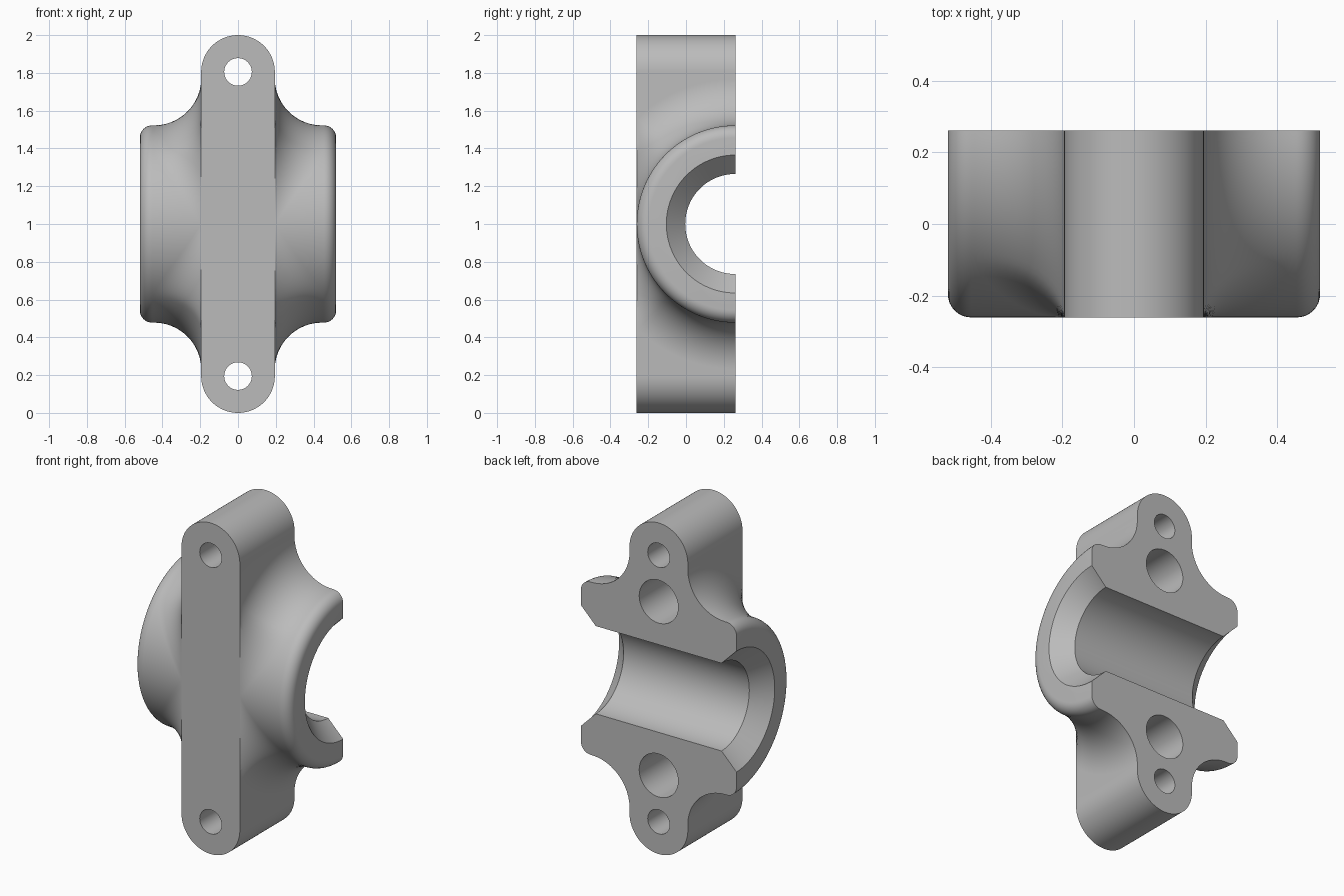
import bpy, bmesh
from math import sin, cos, acos, pi, radians
from mathutils import Matrix

cube = bpy.data.objects.get("Cube")
if cube:
    bpy.data.objects.remove(cube)

HALF_DEPTH = 0.261          # split plane and shaft axis lie at y = +HALF_DEPTH
BODY_R = 0.522
BODY_HALF = 0.52
BAR_HALF = 0.195
FLARE_R = 0.25
EDGE_R = 0.065
BORE_R = 0.265
CHAMFER = 0.1
SEGMENTS = 160

metal = bpy.data.materials.new("plain grey")
metal.use_nodes = True
grey = (0.5, 0.5, 0.5, 1)
metal.diffuse_color = grey
metal.node_tree.nodes["Principled BSDF"].inputs["Base Color"].default_value = grey


def make_object(name, bm):
    bmesh.ops.recalc_face_normals(bm, faces=bm.faces)
    mesh = bpy.data.meshes.new(name)
    bm.to_mesh(mesh)
    bm.free()
    obj = bpy.data.objects.new(name, mesh)
    bpy.context.collection.objects.link(obj)
    mesh.materials.append(metal)
    return obj


def lathe_x(name, profile):
    """Solid around the shaft axis; profile(angle) gives (x, radius) pairs, angle 0 = front."""
    bm = bmesh.new()
    columns = []
    for i in range(SEGMENTS):
        a = 2 * pi * i / SEGMENTS
        columns.append([bm.verts.new((x, HALF_DEPTH - r * cos(a), 1 + r * sin(a)))
                        for x, r in profile(a)])
    for i, col in enumerate(columns):
        nxt = columns[(i + 1) % SEGMENTS]
        for j in range(len(col) - 1):
            bm.faces.new((col[j], col[j + 1], nxt[j + 1], nxt[j]))
    for end in (0, -1):
        bm.faces.new([col[end] for col in columns])
    return make_object(name, bm)


def cylinder_y(name, radius, z, y0, y1):
    bm = bmesh.new()
    place = Matrix.Translation((0, (y0 + y1) / 2, z)) @ Matrix.Rotation(pi / 2, 4, 'X')
    bmesh.ops.create_cone(bm, cap_ends=True, segments=64, radius1=radius,
                          radius2=radius, depth=y1 - y0, matrix=place)
    return make_object(name, bm)


def combine(target, other, operation):
    other.hide_render = True
    mod = target.modifiers.new(operation.lower(), 'BOOLEAN')
    mod.operation = operation
    mod.solver = 'EXACT'
    mod.object = other
    bpy.context.view_layer.objects.active = target
    bpy.ops.object.modifier_apply(modifier=mod.name)
    bpy.data.objects.remove(other)


def body_profile(angle):
    # Flare springs from the bar's side, or from its front edge where the side ends
    centre_r = BODY_R + FLARE_R
    reach = min(centre_r, BODY_R / cos(angle)) if cos(angle) > 0 else centre_r
    sweep = max(0.03, acos(min(1, (centre_r - reach) / FLARE_R)))
    start = BAR_HALF - 0.0005
    centre_x = start + FLARE_R * sin(sweep)
    side = [(0.15, 0.45)]
    for k in range(13):
        p = sweep * (1 - k / 12)
        side.append((centre_x - FLARE_R * sin(p), centre_r - FLARE_R * cos(p)))
    # Rounded outer rim
    for k in range(9):
        p = pi / 2 * k / 8
        side.append((BODY_HALF - EDGE_R + EDGE_R * sin(p), BODY_R - EDGE_R + EDGE_R * cos(p)))
    return [(-x, r) for x, r in reversed(side)] + side


def bore_profile(angle):
    side = [(BODY_HALF - CHAMFER, BORE_R), (BODY_HALF + CHAMFER, BORE_R + 2 * CHAMFER)]
    return [(-x, r) for x, r in reversed(side)] + side


# Mounting bar with round ends, running past the split plane for a clean trim
bm = bmesh.new()
outline = []
for centre_z, first in ((2 - BAR_HALF, 0), (BAR_HALF, pi)):
    for k in range(41):
        a = first + pi * k / 40
        outline.append(bm.verts.new((BAR_HALF * cos(a), -HALF_DEPTH, centre_z + BAR_HALF * sin(a))))
front = bm.faces.new(outline)
extruded = bmesh.ops.extrude_face_region(bm, geom=[front], use_keep_orig=True)
bmesh.ops.translate(bm, vec=(0, 2 * HALF_DEPTH + 0.2, 0),
                    verts=[v for v in extruded["geom"] if isinstance(v, bmesh.types.BMVert)])
housing = make_object("bearing_cap_half", bm)

# Flared bearing body
combine(housing, lathe_x("bearing_body", body_profile), 'UNION')

# Trim at the split plane
bm = bmesh.new()
bmesh.ops.create_cube(bm, size=4, matrix=Matrix.Translation((0, HALF_DEPTH + 2, 1)))
combine(housing, make_object("split_cutter", bm), 'DIFFERENCE')

# Chamfered shaft bore
combine(housing, lathe_x("bore_cutter", bore_profile), 'DIFFERENCE')

# Through bolt holes and blind dowel sockets
for s in (-1, 1):
    combine(housing, cylinder_y("bolt_cutter", 0.073, 1 + s * 0.805, -1, 1), 'DIFFERENCE')
    combine(housing, cylinder_y("dowel_cutter", 0.13, 1 + s * 0.525, -0.14, 1), 'DIFFERENCE')

bpy.ops.object.select_all(action='DESELECT')
housing.select_set(True)
bpy.context.view_layer.objects.active = housing
bpy.ops.object.shade_smooth_by_angle(angle=radians(30))
